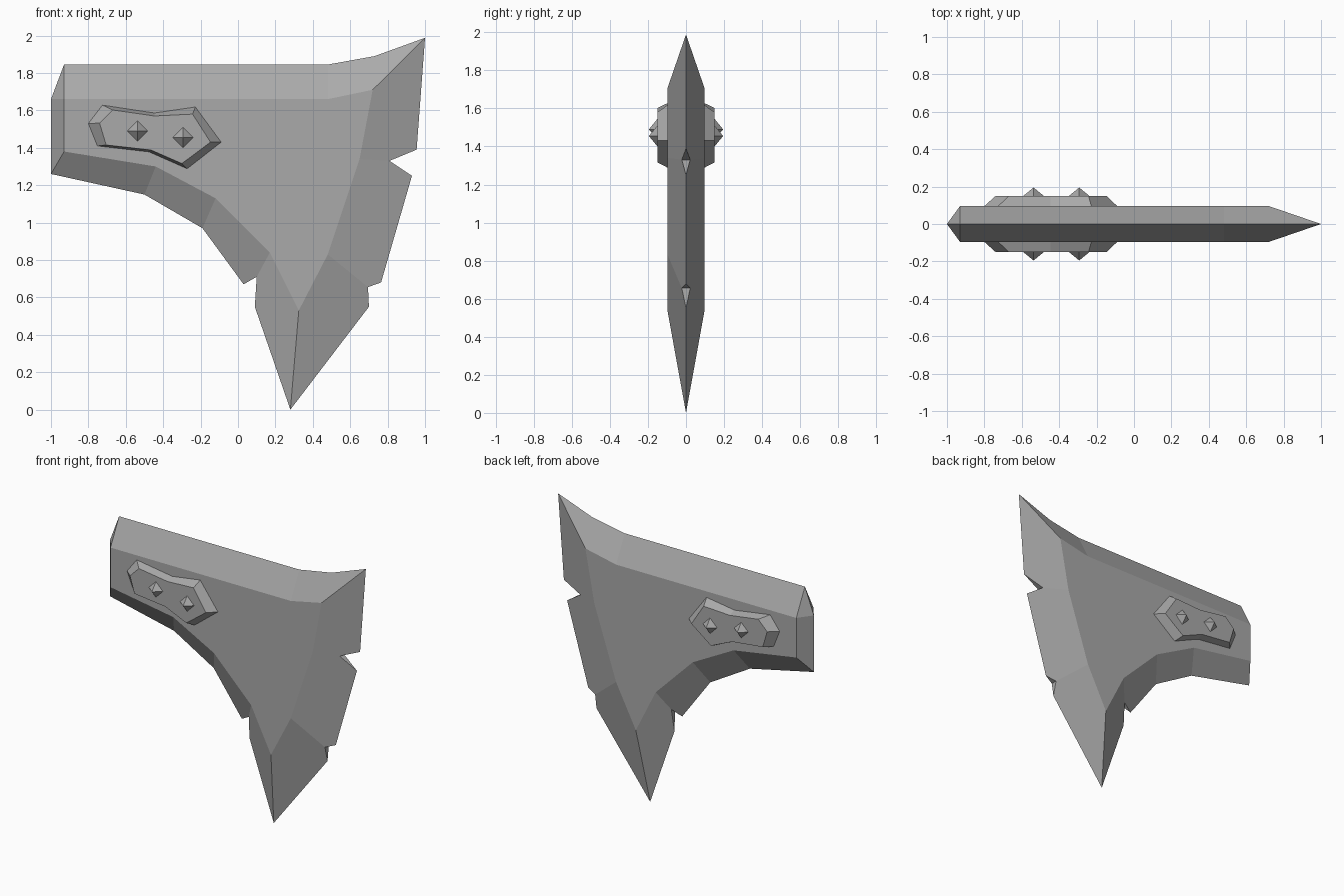
import bpy, bmesh

if "Cube" in bpy.data.objects:
    bpy.data.objects.remove(bpy.data.objects["Cube"], do_unlink=True)

steel = bpy.data.materials.new("grey_steel")
steel.use_nodes = True
GREY = (0.4, 0.4, 0.4, 1)
steel.diffuse_color = GREY
steel.node_tree.nodes["Principled BSDF"].inputs["Base Color"].default_value = GREY

FACE, PLATE, STUD, NOTCH = 0.096, 0.15, 0.195, 0.022   # half thicknesses


def mirrored_object(name, bm):
    """Finish a front half and mirror it to the back."""
    bmesh.ops.remove_doubles(bm, verts=bm.verts, dist=0.0005)
    bmesh.ops.recalc_face_normals(bm, faces=bm.faces)
    biggest = max(bm.faces, key=lambda f: f.calc_area())
    if biggest.normal.y > 0:
        bmesh.ops.reverse_faces(bm, faces=bm.faces)
    mesh = bpy.data.meshes.new(name)
    bm.to_mesh(mesh)
    bm.free()
    mesh.materials.append(steel)
    ob = bpy.data.objects.new(name, mesh)
    bpy.context.collection.objects.link(ob)
    mod = ob.modifiers.new("both_sides", "MIRROR")
    mod.use_axis = (False, True, False)
    mod.merge_threshold = 0.001
    return ob


def polygon(bm, points):
    return bm.faces.new([bm.verts.new(p) for p in points])


def at_depth(points, depth):
    return [(x, -depth, z) for x, z in points]


# Blade: flat cheek outline, and the edge chain opposite each of its sides
cheek = [(-.93, 1.66), (.48, 1.66), (.72, 1.71), (.65, 1.34), (.48, .83),
         (.325, .53), (.17, .84), (-.12, 1.13), (-.44, 1.30), (-.93, 1.38)]
top_a, top_b, horn = (-.93, 1.845), (.48, 1.845), (1, 1.988)
tip, end_low, end_high = (.28, 0), (-1, 1.26), (-1, 1.66)
low_a, low_b = (-.19, .97), (-.50, 1.15)
nick_a, nick_b, nick_c = (.81, 1.33), (.695, .655), (.10, .71)
nicks = {nick_a: ((.955, 1.39), (.93, 1.25)),
         nick_b: ((.765, .68), (.70, .55)),
         nick_c: ((.09, .55), (.03, .67))}
chains = [[top_a, top_b], [top_b, (.73, 1.89), horn],
          [horn, nicks[nick_a][0], nick_a],
          [nick_a, nicks[nick_a][1], nicks[nick_b][0], nick_b],
          [nick_b, nicks[nick_b][1], tip],
          [tip, nicks[nick_c][0], nick_c],
          [nick_c, nicks[nick_c][1], low_a], [low_a, low_b],
          [low_b, end_low], [end_low, end_high]]

bm = bmesh.new()
inner = at_depth(cheek, FACE)
polygon(bm, inner[::-1])
for i, chain in enumerate(chains):
    rim = [(x, -NOTCH if (x, z) in nicks else 0, z) for x, z in chain]
    polygon(bm, [inner[i], inner[(i + 1) % len(inner)]] + rim[::-1])
polygon(bm, [inner[0]] + at_depth([top_a, end_high], 0))
# Notch walls
for (x, z), ends in nicks.items():
    for end in ends:
        polygon(bm, [(x, -NOTCH, z), (x, 0, z), (end[0], 0, end[1])])
mirrored_object("blade", bm)

# Raised cheek plate with sloped sides
base = [(-.80, 1.53), (-.725, 1.628), (-.447, 1.586), (-.228, 1.618),
        (-.09, 1.43), (-.272, 1.288), (-.475, 1.378), (-.752, 1.41)]
crown = [(-.74, 1.532), (-.67, 1.602), (-.447, 1.57), (-.243, 1.58),
         (-.147, 1.43), (-.30, 1.316), (-.465, 1.388), (-.705, 1.415)]
bm = bmesh.new()
low, high = at_depth(base, FACE), at_depth(crown, PLATE)
polygon(bm, high)
for i in range(len(low)):
    j = (i + 1) % len(low)
    polygon(bm, [low[i], low[j], high[j], high[i]])
mirrored_object("cheek_plate", bm)

# Pyramid studs
for name, cx, cz in (("outer_stud", -.537, 1.49), ("inner_stud", -.293, 1.455)):
    r = .055
    ring = at_depth([(cx - r, cz), (cx, cz + r), (cx + r, cz), (cx, cz - r)], PLATE)
    bm = bmesh.new()
    for i in range(4):
        polygon(bm, [ring[i], ring[(i + 1) % 4], (cx, -STUD, cz)])
    mirrored_object(name, bm)
